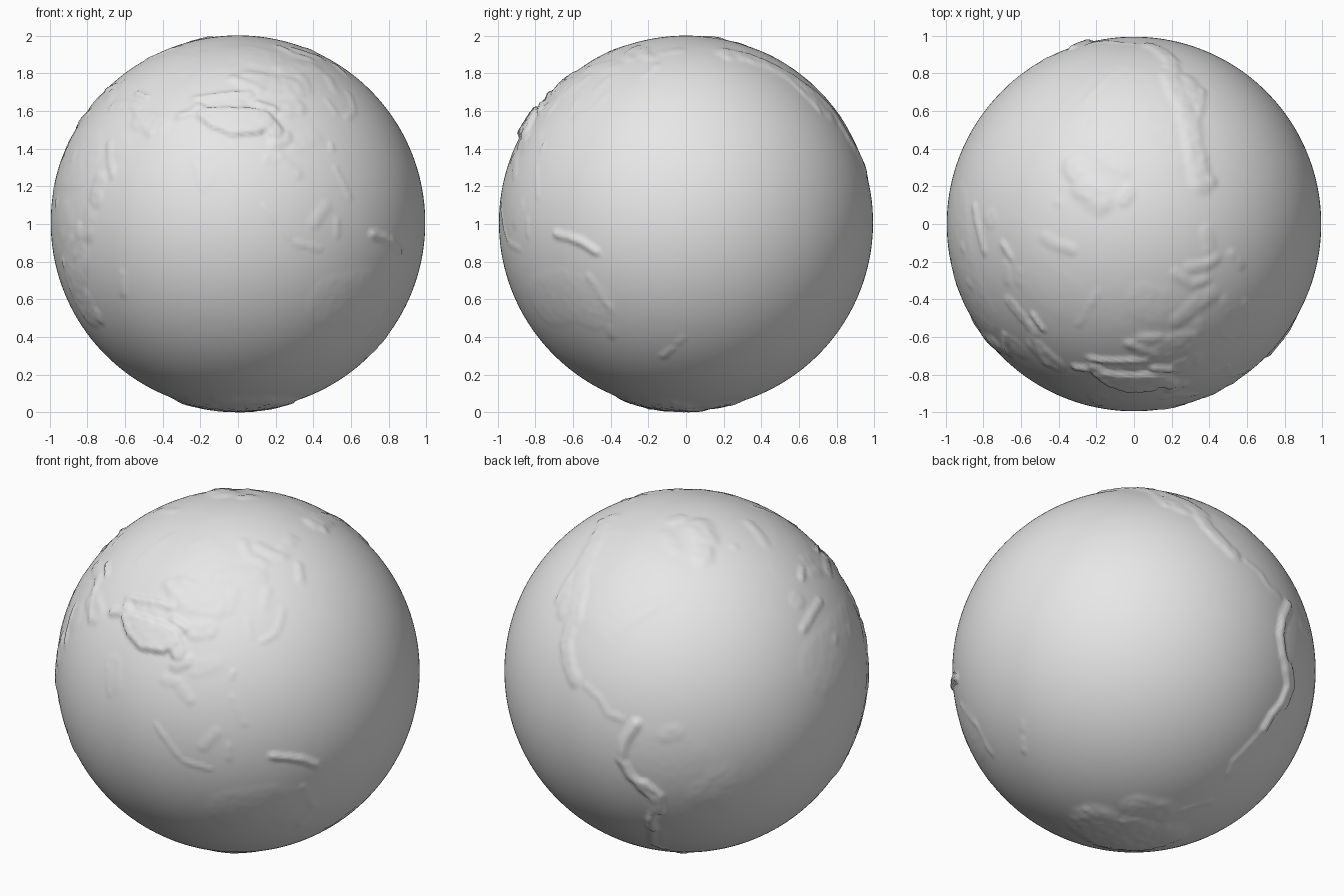
import bpy, bmesh, math
from mathutils import Vector, kdtree, noise

if "Cube" in bpy.data.objects:
    bpy.data.objects.remove(bpy.data.objects["Cube"])

RADIUS = 0.9935      # sea level
PER_KM = 0.0045      # exaggerated relief per km of altitude
FRONT_LON = 88       # longitude that faces -y

# Fine sphere; vertices are kept as unit directions while the relief is laid out
bm = bmesh.new()
bmesh.ops.create_icosphere(bm, subdivisions=7, radius=1)
bm.verts.ensure_lookup_table()
tree = kdtree.KDTree(len(bm.verts))
for i, v in enumerate(bm.verts):
    v.co.normalize()
    tree.insert(v.co, i)
tree.balance()
height = [0.0] * len(bm.verts)


def direction(lon, lat):
    a, b = math.radians(lon - FRONT_LON), math.radians(lat)
    return Vector((math.cos(b) * math.sin(a), -math.cos(b) * math.cos(a), math.sin(b)))


def raise_land(km, width, *path, core=0.25):
    """Raise a band along a lon/lat path: flat inside the core, sloping to its half width (degrees)."""
    w = math.radians(width)
    pts = [direction(*p) for p in path]
    samples = [pts[0]]
    for a, b in zip(pts, pts[1:]):
        n = max(1, math.ceil((b - a).length / (w / 6)))
        samples += [a.lerp(b, k / n).normalized() for k in range(1, n + 1)]
    for s in samples:
        for co, i, d in tree.find_range(s, w):
            t = max(0.0, (d / w - core) / (1 - core))
            height[i] = max(height[i], km * (1 - t * t * (3 - 2 * t)))


# North America
raise_land(0.45, 13, (-118, 60), (-95, 55), (-76, 54), core=0.6)
raise_land(0.4, 10, (-104, 45), (-88, 38), core=0.5)
raise_land(2.2, 5, (-150, 65), (-132, 60), (-122, 53), (-114, 46), (-109, 41), (-106, 36))
raise_land(1.8, 5, (-117, 42), (-112, 36))
raise_land(1.8, 1.8, (-123, 50), (-121, 43), (-119, 37))
raise_land(2.3, 2.5, (-153, 62), (-145, 63), (-138, 60))
raise_land(2.0, 3.5, (-106, 33), (-105, 27), (-100, 20), (-97, 17))
raise_land(0.9, 1.5, (-92, 16), (-86, 13), (-83, 9), (-78, 8))
raise_land(0.7, 2, (-84, 35), (-77, 41), (-71, 45))
raise_land(2.6, 6, (-38, 77), (-39, 71))
raise_land(2.3, 4.5, (-40, 71), (-45, 63))
raise_land(0.9, 3, (-80, 73), (-66, 67))
raise_land(1.4, 3, (-82, 80), (-70, 82))

# South America
raise_land(0.25, 12, (-65, -3), (-56, -8), (-60, -25), core=0.7)
raise_land(0.8, 8, (-44, -20), (-46, -12), (-52, -18))
raise_land(0.8, 4, (-64, 4), (-60, 5))
raise_land(3.6, 2.2, (-73, 7), (-77, 0), (-78, -6), (-75, -12), (-69, -17), (-67, -23), (-70, -31), (-70, -36))
raise_land(3.9, 3.2, (-71, -15), (-67, -19), (-67, -25), core=0.5)
raise_land(1.4, 1.8, (-70, -36), (-71, -40), (-73, -50), (-69, -54))
raise_land(0.5, 4, (-68, -38), (-70, -48))

# Africa and Arabia
raise_land(0.45, 11, (-5, 18), (10, 20), (26, 20), core=0.7)
raise_land(0.5, 8, (20, 0), core=0.6)
raise_land(1.1, 8, (22, -27), (21, -18), (27, -10), core=0.6)
raise_land(1.6, 4, (30, -3), (35, -3), (36, 3))
raise_land(2.2, 4, (38, 7), (39, 13))
raise_land(1.9, 2.5, (29, -29), (28, -31))
raise_land(1.5, 3, (16, -13))
raise_land(1.0, 2.5, (11, 6))
raise_land(1.6, 2, (-8, 31), (0, 34), (8, 35.5))
raise_land(1.2, 3, (6, 23))
raise_land(1.3, 3, (18, 21))
raise_land(1.0, 2, (46.5, -22), (48, -16))
raise_land(0.7, 6, (44, 24), core=0.5)
raise_land(1.6, 2, (39, 25), (41, 21), (44, 15))

# Europe and the Middle East
raise_land(0.2, 9, (5, 50), (30, 54), (45, 57), core=0.7)
raise_land(2.0, 1.6, (7, 45), (13, 47))
raise_land(0.9, 1.5, (20, 49), (25, 46))
raise_land(1.1, 2.5, (7, 61), (15, 66), (20, 69))
raise_land(0.8, 3.5, (-4, 40), core=0.6)
raise_land(1.0, 2.5, (16, 44), (22, 42))
raise_land(0.7, 1.5, (59, 52), (60, 66))
raise_land(0.8, 2, (-18, 65))
raise_land(1.3, 2.5, (30, 38.5), (38, 39), core=0.5)
raise_land(2.1, 2.5, (42, 39), (45, 38))
raise_land(2.6, 1.2, (40, 43.5), (47, 42))
raise_land(1.5, 4.5, (50, 33), (58, 31), core=0.5)
raise_land(2.2, 2, (46, 36), (51, 32), (56, 28.5))

# High Asia
raise_land(4.9, 4.8, (82, 33.5), (86, 33), (92, 33), (96, 33), core=0.7)
raise_land(3.9, 3.2, (99, 32), (101, 29), core=0.5)
raise_land(5.1, 1.8, (74, 35), (79, 31.5), (86, 28.7), (95, 29.3), core=0.4)
raise_land(5.0, 2, (77, 36), (86, 36.3), (94, 36), core=0.4)
raise_land(4.2, 2.5, (72, 38), (75, 36.5))
raise_land(3.2, 2, (66, 34.5), (71, 36))
raise_land(3.2, 1.7, (70, 41), (77, 42), (86, 43.3), (93, 43))
raise_land(3.6, 2, (96, 39), (102, 37))
raise_land(2.4, 2.5, (86, 50), (92, 48), (98, 45))
raise_land(1.9, 3, (92, 52), (100, 51))
raise_land(1.4, 6, (96, 47), (104, 47), (112, 46), core=0.5)
raise_land(1.1, 4, (80, 40), (86, 40), core=0.6)
raise_land(1.3, 4, (106, 37), (111, 38), core=0.5)

# Northern and eastern Asia
raise_land(0.15, 9, (70, 60), (80, 63), core=0.7)
raise_land(0.6, 8, (95, 65), (105, 62), core=0.5)
raise_land(1.2, 4, (112, 56), (128, 57), (135, 56))
raise_land(1.2, 2.2, (128, 70), (131, 64), (140, 61))
raise_land(1.3, 2.5, (140, 68), (147, 64), (155, 62))
raise_land(0.9, 3, (160, 65), (172, 67))
raise_land(1.2, 1.8, (157, 52), (161, 57))
raise_land(0.8, 2, (135, 45), (138, 51))
raise_land(0.9, 2.5, (119, 45), (121, 51))
raise_land(0.7, 1.2, (128, 36), (127, 41))
raise_land(1.0, 1.3, (132, 34), (138, 36), (141, 40), (143, 43.5))
raise_land(1.4, 0.9, (121, 23), (121.3, 24.5))

# Southern Asia and the islands
raise_land(2.0, 3, (101, 25), (105, 27))
raise_land(0.6, 4, (108, 25), (115, 27))
raise_land(0.9, 2.5, (98, 20), (102, 20), (107, 15))
raise_land(0.5, 4, (76, 20), (78, 14), core=0.5)
raise_land(0.9, 1, (74, 18), (77, 10))
raise_land(0.7, 1.2, (121, 17), (125, 8))
raise_land(1.0, 1.1, (96, 5), (101, -1), (105, -6), (114, -8))
raise_land(0.9, 2.5, (112, 0), (116, 5))
raise_land(0.9, 1.3, (120, -4), (120, 1))
raise_land(2.6, 1.7, (134, -3.5), (139, -4.5), (144, -6), (149, -9))

# Australia and New Zealand
raise_land(0.4, 10, (122, -25), (133, -23), (143, -26), core=0.7)
raise_land(0.9, 2, (145, -17), (151, -27), (148, -37))
raise_land(1.3, 1.2, (168, -45.5), (172, -42.5))
raise_land(0.7, 1.3, (175, -40), (177, -38))

# Antarctica
raise_land(2.7, 11, (0, -79), (40, -78), (80, -77), (115, -77), (145, -79), core=0.45)
raise_land(2.8, 10, (0, -90), (60, -84), core=0.45)
raise_land(3.5, 9, (75, -81), core=0.2)
raise_land(1.5, 7, (-125, -79), (-85, -78), core=0.4)
raise_land(2.6, 2, (165, -73), (160, -80), (-150, -86))
raise_land(1.3, 1.4, (-68, -74), (-64, -69), (-58, -64))

# Apply the relief, roughening the land only
for v, h in zip(bm.verts, height):
    if h > 0:
        h += 0.45 * min(h, 1.3) * noise.fractal(v.co * 22, 0.8, 2.0, 3)
    v.co *= RADIUS + PER_KM * max(h, 0)

# Rest the globe on the ground
low = min(v.co.z for v in bm.verts)
bmesh.ops.translate(bm, verts=bm.verts, vec=(0, 0, -low))

mesh = bpy.data.meshes.new("relief_globe")
bm.to_mesh(mesh)
bm.free()
mesh.shade_smooth()
globe = bpy.data.objects.new("relief_globe", mesh)
bpy.context.collection.objects.link(globe)

grey = bpy.data.materials.new("light grey")
grey.use_nodes = True
grey.diffuse_color = (0.8, 0.8, 0.8, 1)
grey.node_tree.nodes["Principled BSDF"].inputs["Base Color"].default_value = (0.8, 0.8, 0.8, 1)
mesh.materials.append(grey)
